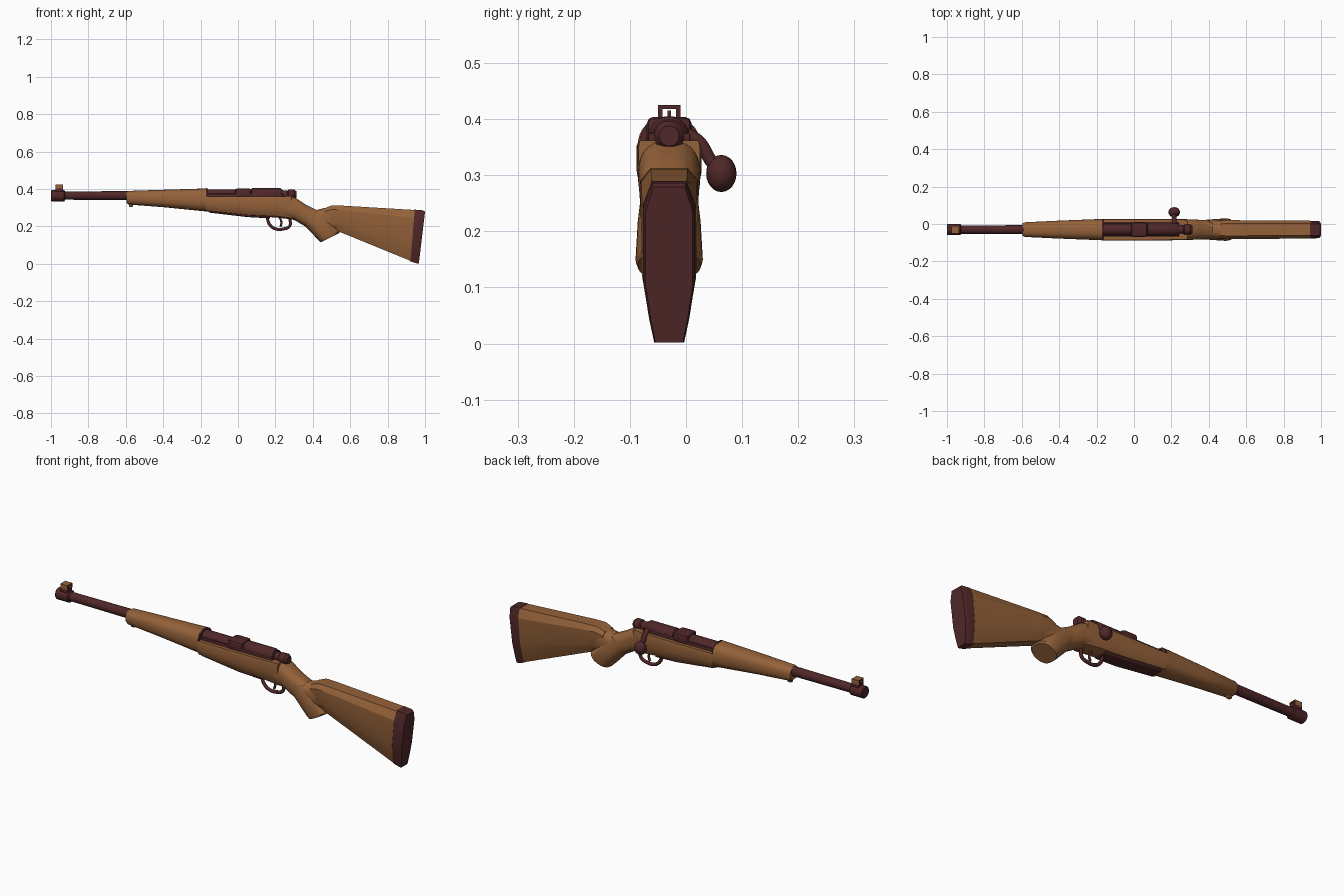
import bpy, bmesh, math
from mathutils import Vector

cube = bpy.data.objects.get("Cube")
if cube:
    bpy.data.objects.remove(cube, do_unlink=True)

YC = -0.03  # centre plane of the rifle


def material(name, rgb):
    m = bpy.data.materials.new(name)
    m.use_nodes = True
    m.diffuse_color = (*rgb, 1)
    bsdf = m.node_tree.nodes["Principled BSDF"]
    bsdf.inputs["Base Color"].default_value = (*rgb, 1)
    bsdf.inputs["Roughness"].default_value = 0.7
    return m


WOOD = material("walnut wood", (0.30, 0.122, 0.042))
METAL = material("dark brown metal", (0.08, 0.02, 0.021))


def finish(name, bm, mat, angle=35):
    bmesh.ops.recalc_face_normals(bm, faces=bm.faces)
    me = bpy.data.meshes.new(name)
    bm.to_mesh(me)
    bm.free()
    me.materials.append(mat)
    ob = bpy.data.objects.new(name, me)
    bpy.context.collection.objects.link(ob)
    bpy.ops.object.select_all(action='DESELECT')
    ob.select_set(True)
    bpy.context.view_layer.objects.active = ob
    bpy.ops.object.shade_smooth_by_angle(angle=math.radians(angle))
    return ob


def rounded(exponent, n=28):
    """Superellipse outline as (side, height) from -1 to 1."""
    pts = []
    for i in range(n):
        a = 2 * math.pi * i / n
        c, s = math.cos(a), math.sin(a)
        pts.append((math.copysign(abs(c) ** (2 / exponent), c),
                    math.copysign(abs(s) ** (2 / exponent), s)))
    return pts


def mirrored(half):
    """Outline from its right half, bottom to top."""
    return half + [(-u, v) for u, v in reversed(half)]


def loft(name, sections, mat, outline, angle=35):
    """Skin sections (top x, top z, bottom x, bottom z, half width)."""
    bm = bmesh.new()
    rings = []
    for xt, zt, xb, zb, w in sections:
        top, low = Vector((xt, YC, zt)), Vector((xb, YC, zb))
        mid, up = (top + low) / 2, (top - low) / 2
        rings.append([bm.verts.new(mid + up * v + Vector((0, w * u, 0)))
                      for u, v in outline])
    n = len(outline)
    for a, b in zip(rings, rings[1:]):
        for i in range(n):
            bm.faces.new((a[i], a[(i + 1) % n], b[(i + 1) % n], b[i]))
    bm.faces.new(rings[0])
    bm.faces.new(rings[-1])
    return finish(name, bm, mat, angle)


def lathe_x(name, profile, z, mat):
    """Round part along x from (x, radius) steps."""
    return loft(name, [(x, z + r, x, z - r, r) for x, r in profile], mat, rounded(2, 24))


def box(name, lo, hi, mat, bevel=0.0):
    bm = bmesh.new()
    bmesh.ops.create_cube(bm, size=1)
    for v in bm.verts:
        v.co = [l + (c + 0.5) * (h - l) for l, h, c in zip(lo, hi, v.co)]
    if bevel:
        bmesh.ops.bevel(bm, geom=bm.edges[:], offset=bevel, segments=2,
                        affect='EDGES', profile=0.5)
    return finish(name, bm, mat)


def tube(name, points, radius, mat):
    """Smooth round bar through a path."""
    cu = bpy.data.curves.new(name, 'CURVE')
    cu.dimensions = '3D'
    cu.bevel_depth, cu.bevel_resolution, cu.use_fill_caps = radius, 3, True
    sp = cu.splines.new('BEZIER')
    sp.bezier_points.add(len(points) - 1)
    for bp, p in zip(sp.bezier_points, points):
        bp.co = p
        bp.handle_left_type = bp.handle_right_type = 'AUTO'
    cu.materials.append(mat)
    ob = bpy.data.objects.new(name, cu)
    bpy.context.collection.objects.link(ob)
    return ob


def upright(x, top, low, w):
    return (x, top, x, low, w)


# Wooden stock: fore end, body with flat top, wrist, grip and butt
loft("fore_end", [upright(-0.595, 0.386, 0.325, 0.034), upright(-0.585, 0.39, 0.317, 0.039),
                  upright(-0.4, 0.396, 0.303, 0.048), upright(-0.17, 0.403, 0.28, 0.057)],
     WOOD, rounded(2.5))
BODY = mirrored([(0.4, -1), (0.72, -0.88), (0.92, -0.5), (1, 0), (1, 0.8), (0.95, 1)])
loft("stock_body", [upright(-0.172, 0.36, 0.28, 0.058), upright(0.05, 0.36, 0.256, 0.058),
                    upright(0.2, 0.36, 0.248, 0.057), upright(0.285, 0.362, 0.238, 0.055)],
     WOOD, BODY)
loft("wrist", [upright(0.26, 0.366, 0.24, 0.056), upright(0.3, 0.358, 0.235, 0.055),
               upright(0.36, 0.318, 0.2, 0.052), upright(0.42, 0.288, 0.18, 0.05),
               upright(0.47, 0.3, 0.18, 0.05), upright(0.53, 0.311, 0.175, 0.049)],
     WOOD, rounded(2.5))
loft("grip", [(0.43, 0.285, 0.30, 0.25, 0.05), (0.5, 0.235, 0.36, 0.2, 0.056),
              (0.545, 0.172, 0.43, 0.127, 0.06), (0.54, 0.163, 0.443, 0.115, 0.056)],
     WOOD, rounded(2.4))
BUTT = mirrored([(0.58, -1), (0.78, -0.7), (1, -0.25), (1, 0.68), (0.66, 1)])
loft("butt", [(0.46, 0.296, 0.47, 0.196, 0.046), (0.5, 0.312, 0.52, 0.18, 0.051),
              (0.56, 0.311, 0.57, 0.16, 0.05), (0.945, 0.288, 0.922, 0.016, 0.048)],
     WOOD, BUTT, 25)
loft("butt_plate", [(0.942, 0.29, 0.92, 0.014, 0.047), (0.99, 0.286, 0.957, 0.002, 0.046),
                    (1.0, 0.279, 0.967, 0.002, 0.042)], METAL, BUTT, 25)

# Small lug under the fore end
box("sling_lug", (-0.583, YC - 0.01, 0.305), (-0.562, YC + 0.01, 0.335), WOOD, 0.003)

# Barrel with muzzle collar
lathe_x("barrel", [(-0.95, 0.022), (-0.55, 0.024)], 0.365, METAL)
lathe_x("muzzle_collar", [(-1.0, 0.012), (-1.0, 0.027), (-0.996, 0.03),
                          (-0.929, 0.03), (-0.925, 0.025)], 0.364, METAL)

# Front sight: hooded frame with a post, its fore and aft faces dark
SX0, SX1 = -0.975, -0.935
box("sight_base", (SX0, YC - 0.02, 0.385), (SX1, YC + 0.02, 0.404), METAL, 0.002)
frame = [box("sight_wall_" + s, (SX0, YC + c - 0.004, 0.4), (SX1, YC + c + 0.004, 0.425), WOOD)
         for s, c in (("right", -0.016), ("left", 0.016))]
frame.append(box("sight_hood", (SX0, YC - 0.018, 0.418), (SX1, YC + 0.018, 0.425), WOOD))
for ob in frame:
    ob.data.materials.append(METAL)
    for f in ob.data.polygons:
        f.material_index = int(abs(f.normal.x) > 0.5)
box("sight_post", (-0.96, YC - 0.003, 0.4), (-0.95, YC + 0.003, 0.415), METAL)

# Receiver, chamber ring, feed bridge and cocking piece
ring = loft("hand_guard_band", [upright(-0.172, 0.405, 0.30, 0.054),
                                upright(-0.164, 0.405, 0.30, 0.054)], METAL, rounded(2.2))
lathe_x("receiver", [(-0.17, 0.032), (0.0, 0.032), (0.0, 0.029), (0.24, 0.029)], 0.366, METAL)
for s in (-1, 1):
    y = YC + s * 0.03
    box("receiver_rail", (-0.16, y - 0.007, 0.345), (0.24, y + 0.007, 0.375), METAL, 0.003)
box("feed_bridge", (-0.015, YC - 0.04, 0.35), (0.07, YC + 0.04, 0.404), METAL, 0.012)
lathe_x("rear_bridge", [(0.07, 0.03), (0.075, 0.036), (0.225, 0.036), (0.235, 0.03)], 0.369, METAL)
lathe_x("cocking_piece", [(0.22, 0.022), (0.265, 0.022), (0.27, 0.027),
                          (0.3, 0.027), (0.312, 0.018)], 0.37, METAL)

# Bolt handle and knob on the left side
tube("bolt_handle", [(0.215, YC, 0.378), (0.215, 0.018, 0.364), (0.215, 0.045, 0.325),
                     (0.215, 0.062, 0.305)], 0.012, METAL)
bm = bmesh.new()
bmesh.ops.create_uvsphere(bm, u_segments=20, v_segments=12, radius=1)
for v in bm.verts:
    v.co = (0.215 + v.co.x * 0.031, 0.063 + v.co.y * 0.027, 0.303 + v.co.z * 0.033)
finish("bolt_knob", bm, METAL)

# Floor plate, trigger guard and trigger
loft("floor_plate", [upright(-0.155, 0.30, 0.274, 0.036), upright(0.05, 0.28, 0.25, 0.038),
                     upright(0.17, 0.27, 0.243, 0.034)], METAL, rounded(6))
tube("trigger_guard", [(0.155, YC, 0.25), (0.168, YC, 0.212), (0.198, YC, 0.188),
                       (0.245, YC, 0.187), (0.276, YC, 0.202), (0.278, YC, 0.243)],
     0.0085, METAL)
tube("trigger", [(0.222, YC, 0.25), (0.232, YC, 0.222), (0.227, YC, 0.198)], 0.006, METAL)
